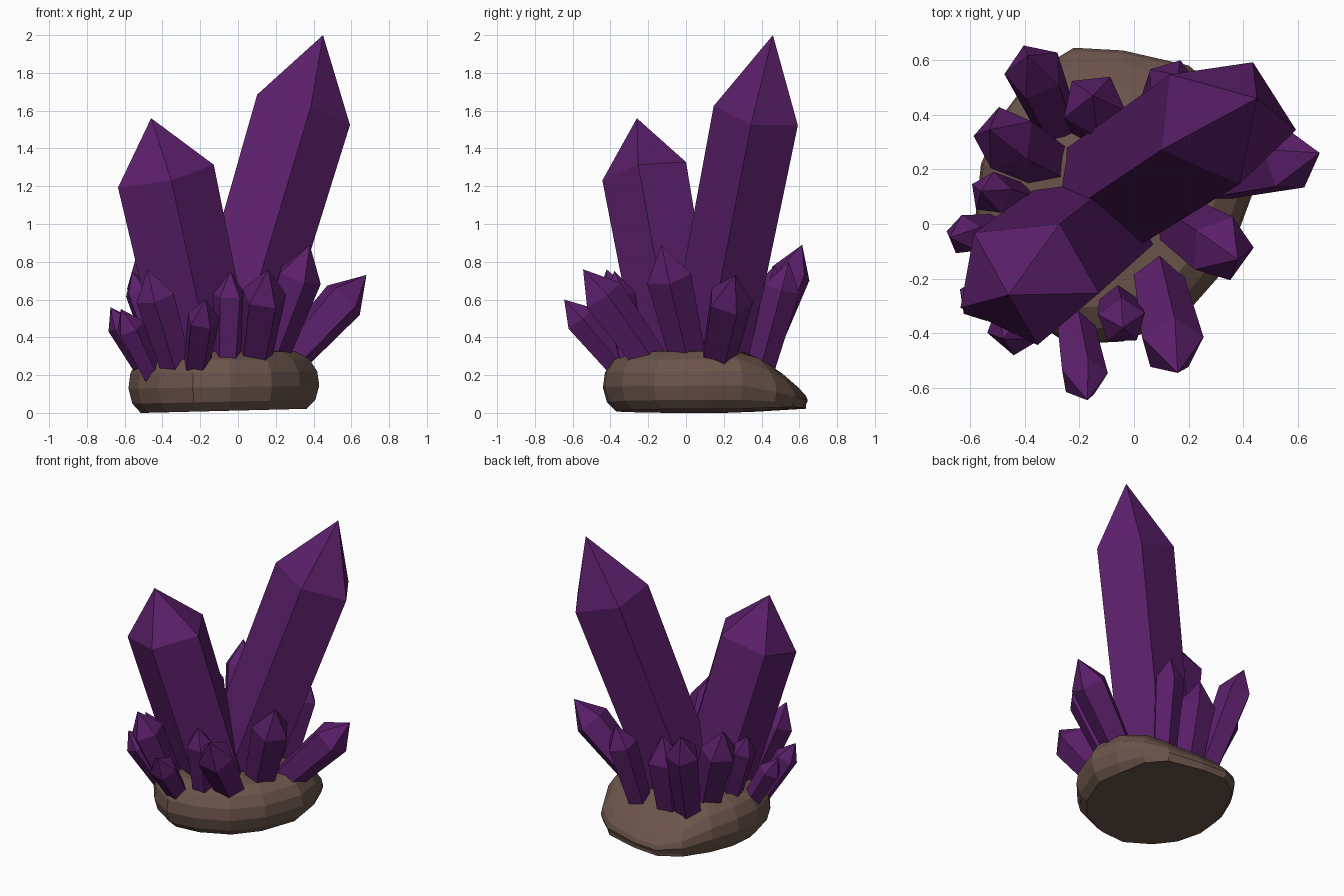
import bpy, bmesh, math
from mathutils import Vector

if "Cube" in bpy.data.objects:
    bpy.data.objects.remove(bpy.data.objects["Cube"])


def material(name, color):
    m = bpy.data.materials.new(name)
    m.diffuse_color = (*color, 1)
    m.use_nodes = True
    m.node_tree.nodes["Principled BSDF"].inputs["Base Color"].default_value = m.diffuse_color
    return m


PURPLE = material("purple_crystal", (0.105, 0.014, 0.145))
BROWN = material("brown_rock", (0.147, 0.09, 0.07))


def loft(name, rings, mat, tip=None):
    """Skin a stack of equal rings; close the top with a point or a flat cap."""
    bm = bmesh.new()
    vs = [[bm.verts.new(p) for p in r] for r in rings]
    n = len(vs[0])
    for a, b in zip(vs, vs[1:]):
        for i in range(n):
            j = (i + 1) % n
            bm.faces.new((a[i], a[j], b[j], b[i]))
    bm.faces.new(vs[0][::-1])
    if tip is None:
        bm.faces.new(vs[-1])
    else:
        t = bm.verts.new(tip)
        for i in range(n):
            bm.faces.new((vs[-1][i], vs[-1][(i + 1) % n], t))
    bmesh.ops.recalc_face_normals(bm, faces=bm.faces)
    me = bpy.data.meshes.new(name)
    bm.to_mesh(me)
    bm.free()
    me.materials.append(mat)
    ob = bpy.data.objects.new(name, me)
    bpy.context.collection.objects.link(ob)
    return ob


def crystal(name, base, tip, r, cap=1.45, taper=0.78, turn=-8, sx=1.0, sy=1.0):
    """Five-sided leaning prism with a pointed end; cap is point length / radius."""
    base, tip = Vector(base), Vector(tip)
    axis = tip - base
    q = Vector((0, 0, 1)).rotation_difference(axis)
    shoulder = tip - axis.normalized() * cap * r

    def ring(center, rad):
        pts = []
        for k in range(5):
            a = math.radians(turn + 72 * k)
            pts.append(center + q @ Vector((rad * sx * math.cos(a), rad * sy * math.sin(a), 0)))
        return pts
    loft(name, [ring(base, r * taper), ring(shoulder, r)], PURPLE, tip)


# Rock base: rounded pebble, sloping down to a thin edge at the back
outline = [(0.43, 0.1), (0.40, 0.3), (0.32, 0.48), (0.2, 0.58), (-0.04, 0.635),
           (-0.22, 0.645), (-0.36, 0.56), (-0.48, 0.4), (-0.56, 0.22), (-0.58, 0.03),
           (-0.53, -0.17), (-0.42, -0.32), (-0.24, -0.44), (-0.04, -0.43),
           (0.18, -0.34), (0.33, -0.17)]
cx, cy = -0.08, 0.1
rings = []
for s, z in [(0.87, 0), (0.96, 0.05), (1, 0.13), (0.98, 0.21), (0.90, 0.28), (0.75, 0.325), (0.35, 0.335)]:
    ring = []
    for x, y in outline:
        back = min(1, max(0, (y - 0.3) / 0.3))
        k = s + (0.98 - s) * back if z < 0.1 else s
        px, py = cx + (x - cx) * k, cy + (y - cy) * k
        drop = 1 - 0.6 * min(1, max(0, (py - 0.33) / 0.3))
        lift = (0.025 * max(0, px + 0.5) + 0.015 * back) * (1 - z / 0.335)
        ring.append((px, py, z * drop + lift))
    rings.append(ring)
loft("rock_base", rings, BROWN)

# Two main crystals
crystal("tall_crystal", (-0.08, 0.11, 0.22), (0.45, 0.46, 2.0), 0.265, 1.62, 0.93, -7, 1.04, 0.91)
crystal("medium_crystal", (-0.165, -0.02, 0.22), (-0.46, -0.26, 1.56), 0.268, 1.15, 0.93, -10, 1.03, 0.9)

# Small crystals fanned around the rim: base, tip, radius, turn
small = [
    ((0.24, 0.16, 0.25), (0.68, 0.26, 0.73), 0.122, 20),
    ((0.08, -0.17, 0.24), (0.16, -0.545, 0.76), 0.12, 15),
    ((-0.225, -0.33, 0.22), (-0.17, -0.645, 0.60), 0.09, 10),
    ((0.15, 0.02, 0.25), (0.38, -0.13, 0.89), 0.125, 0),
    ((-0.28, 0.36, 0.22), (-0.39, 0.615, 0.89), 0.11, 40),
    ((-0.31, 0.22, 0.22), (-0.53, 0.345, 0.86), 0.12, 30),
    ((-0.39, 0.08, 0.22), (-0.56, 0.12, 0.75), 0.08, 10),
    ((-0.47, -0.02, 0.20), (-0.675, -0.05, 0.56), 0.075, 25),
    ((-0.45, -0.19, 0.20), (-0.62, -0.32, 0.55), 0.08, 5),
    ((-0.32, -0.26, 0.22), (-0.48, -0.42, 0.76), 0.108, 50),
    ((-0.06, -0.28, 0.22), (-0.04, -0.38, 0.75), 0.09, 20),
    ((-0.14, 0.36, 0.22), (-0.15, 0.47, 0.78), 0.12, 60),
    ((0.08, 0.39, 0.22), (0.16, 0.545, 0.80), 0.10, 0),
]
for i, (b, t, r, turn) in enumerate(small, 1):
    crystal(f"small_crystal_{i}", b, t, r, turn=turn)
